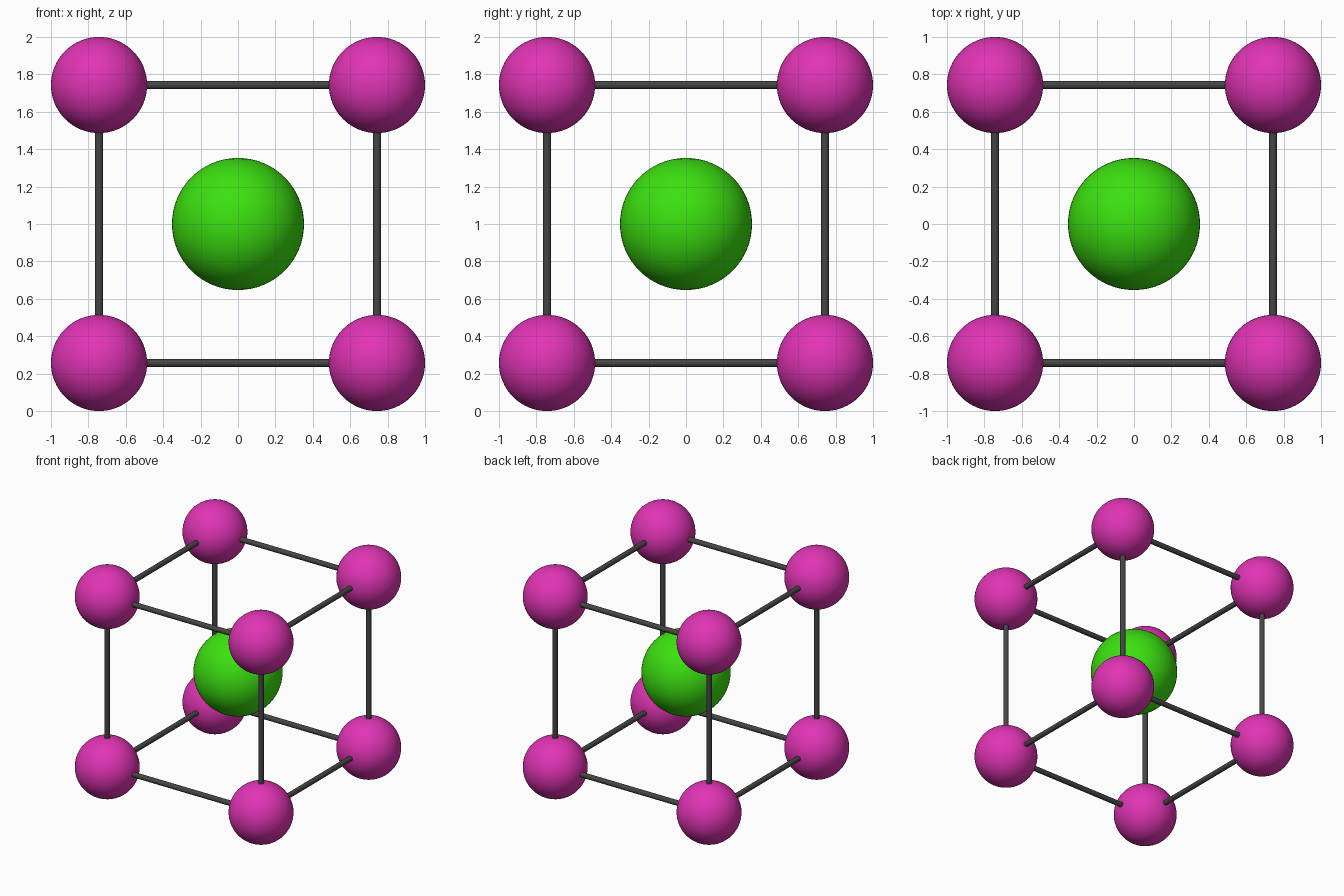
import bpy
from mathutils import Vector
from itertools import product

if "Cube" in bpy.data.objects:
    bpy.data.objects.remove(bpy.data.objects["Cube"])

H = 0.743          # half the cell edge
R_CORNER = 0.257
R_CENTRE = 0.353
R_ROD = 0.022
MID = Vector((0, 0, 1))


def material(name, colour):
    m = bpy.data.materials.new(name)
    m.diffuse_color = (*colour, 1)
    m.use_nodes = True
    m.node_tree.nodes["Principled BSDF"].inputs["Base Color"].default_value = m.diffuse_color
    return m


magenta = material("magenta", (0.75, 0.034, 0.46))
green = material("green", (0.045, 0.75, 0.005))
dark = material("dark_grey", (0.06, 0.06, 0.06))


def finish(name, mat):
    o = bpy.context.object
    o.name = name
    o.data.materials.append(mat)
    bpy.ops.object.shade_smooth_by_angle()


def ball(name, centre, radius, mat):
    bpy.ops.mesh.primitive_uv_sphere_add(segments=64, ring_count=32, radius=radius, location=centre)
    finish(name, mat)


def rod(name, a, b):
    d = b - a
    bpy.ops.mesh.primitive_cylinder_add(vertices=24, radius=R_ROD, depth=d.length, location=(a + b) / 2,
                                        rotation=d.to_track_quat('Z', 'Y').to_euler())
    finish(name, dark)


# Large atom in the middle of the cell
ball("centre_atom", MID, R_CENTRE, green)

# Eight corner atoms
for i, s in enumerate(product((-1, 1), repeat=3)):
    ball(f"corner_atom_{i + 1}", MID + H * Vector(s), R_CORNER, magenta)

# Twelve edge rods, four along each axis
for axis in range(3):
    for i, (u, v) in enumerate(product((-H, H), repeat=2)):
        a = Vector((u, v))[:]
        ends = []
        for w in (-H, H):
            p = list(a)
            p.insert(axis, w)
            ends.append(MID + Vector(p))
        rod(f"edge_rod_{'xyz'[axis]}_{i + 1}", *ends)
